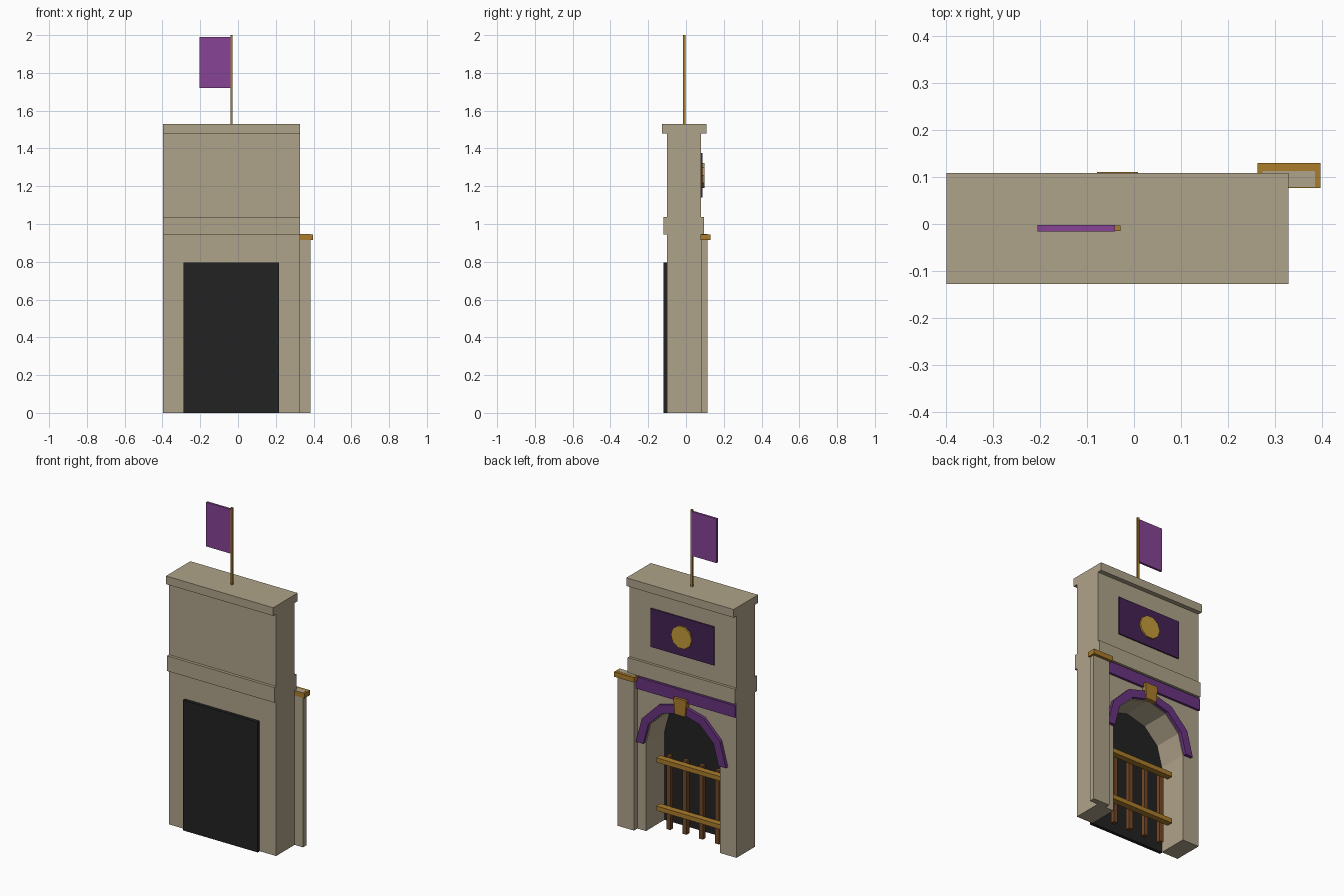
import bpy, bmesh, math

if "Cube" in bpy.data.objects:
    bpy.data.objects.remove(bpy.data.objects["Cube"])

CX = -0.035          # centre line of the gate
SPRING = 0.54        # height where the arch starts
SEG = 6              # arch segments


def mat(name, r, g, b):
    lin = [((c / 255 + 0.055) / 1.055) ** 2.4 for c in (r, g, b)]
    m = bpy.data.materials.new(name)
    m.diffuse_color = (*lin, 1)
    m.use_nodes = True
    m.node_tree.nodes["Principled BSDF"].inputs["Base Color"].default_value = m.diffuse_color
    return m


STONE = mat("stone", 175, 163, 138)
DARK = mat("dark_opening", 34, 34, 34)
GOLD = mat("gold", 170, 124, 43)
BRIGHT = mat("bright_gold", 196, 154, 58)
FLAG = mat("flag_purple", 134, 68, 150)
TRIM = mat("trim_purple", 104, 52, 128)
CLOTH = mat("dark_purple", 68, 34, 84)
WOOD = mat("brown_wood", 116, 72, 38)


def prism(name, pts, y0, y1, material):
    """Extrude an (x, z) outline from y0 to y1."""
    bm = bmesh.new()
    face = bm.faces.new([bm.verts.new((x, y0, z)) for x, z in pts])
    ext = bmesh.ops.extrude_face_region(bm, geom=[face])["geom"]
    bmesh.ops.translate(bm, vec=(0, y1 - y0, 0),
                        verts=[v for v in ext if isinstance(v, bmesh.types.BMVert)])
    bmesh.ops.recalc_face_normals(bm, faces=bm.faces)
    me = bpy.data.meshes.new(name)
    bm.to_mesh(me)
    bm.free()
    me.materials.append(material)
    ob = bpy.data.objects.new(name, me)
    bpy.context.collection.objects.link(ob)
    return ob


def box(name, x0, x1, y0, y1, z0, z1, material):
    return prism(name, [(x0, z0), (x1, z0), (x1, z1), (x0, z1)], y0, y1, material)


def arc(r):
    return [(CX + r * math.cos(math.pi * i / SEG), SPRING + r * math.sin(math.pi * i / SEG))
            for i in range(SEG + 1)]


L, R = -0.398, 0.328

# Stone wall with arched opening
R_IN = 0.25
prism("gate_wall", [(L, 0), (L, 0.945), (R, 0.945), (R, 0), (CX + R_IN, 0)]
      + arc(R_IN) + [(CX - R_IN, 0)], -0.1, 0.08, STONE)
box("opening_back", -0.288, 0.217, -0.12, -0.1, 0, 0.797, DARK)

# Upper stonework
box("ledge", L, R, -0.118, 0.096, 0.945, 1.038, STONE)
box("upper_wall", L, R, -0.1, 0.08, 1.038, 1.48, STONE)
box("cornice", L, R, -0.128, 0.108, 1.48, 1.53, STONE)

# Side pillar with gold cap around its top
box("pillar", 0.273, 0.385, 0.079, 0.113, 0, 0.946, STONE)
box("pillar_cap", 0.262, 0.396, 0.077, 0.13, 0.915, 0.945, GOLD)

# Purple trims and keystone
box("trim_band", L, R, 0.08, 0.094, 0.862, 0.935, TRIM)
prism("arch_trim", arc(0.305) + arc(0.255)[::-1], 0.08, 0.1, TRIM)
prism("keystone", [(CX - 0.035, 0.785), (CX + 0.035, 0.785),
                   (CX + 0.044, 0.885), (CX - 0.044, 0.885)], 0.08, 0.11, GOLD)

# Wall banner and medallion
box("banner", CX - 0.215, CX + 0.215, 0.08, 0.088, 1.14, 1.375, CLOTH)
prism("medallion", [(CX + 0.07 * math.cos(math.tau * i / 10),
                     1.257 + 0.07 * math.sin(math.tau * i / 10)) for i in range(10)],
      0.088, 0.097, BRIGHT)

# Gate bars and rails
for i in range(4):
    x = -0.04 + (i - 1.5) * 0.11
    box(f"gate_bar_{i + 1}", x - 0.013, x + 0.013, -0.035, -0.008, 0, 0.45, WOOD)
for i, z in enumerate((0.13, 0.425)):
    box(f"gate_rail_{i + 1}", CX - 0.215, CX + 0.215, -0.008, 0.03, z - 0.014, z + 0.014, GOLD)

# Flag on its pole
box("flag_pole", CX - 0.006, CX + 0.006, -0.015, -0.003, 1.53, 2.0, GOLD)
box("flag", -0.205, -0.04, -0.016, -0.002, 1.72, 1.99, FLAG)
